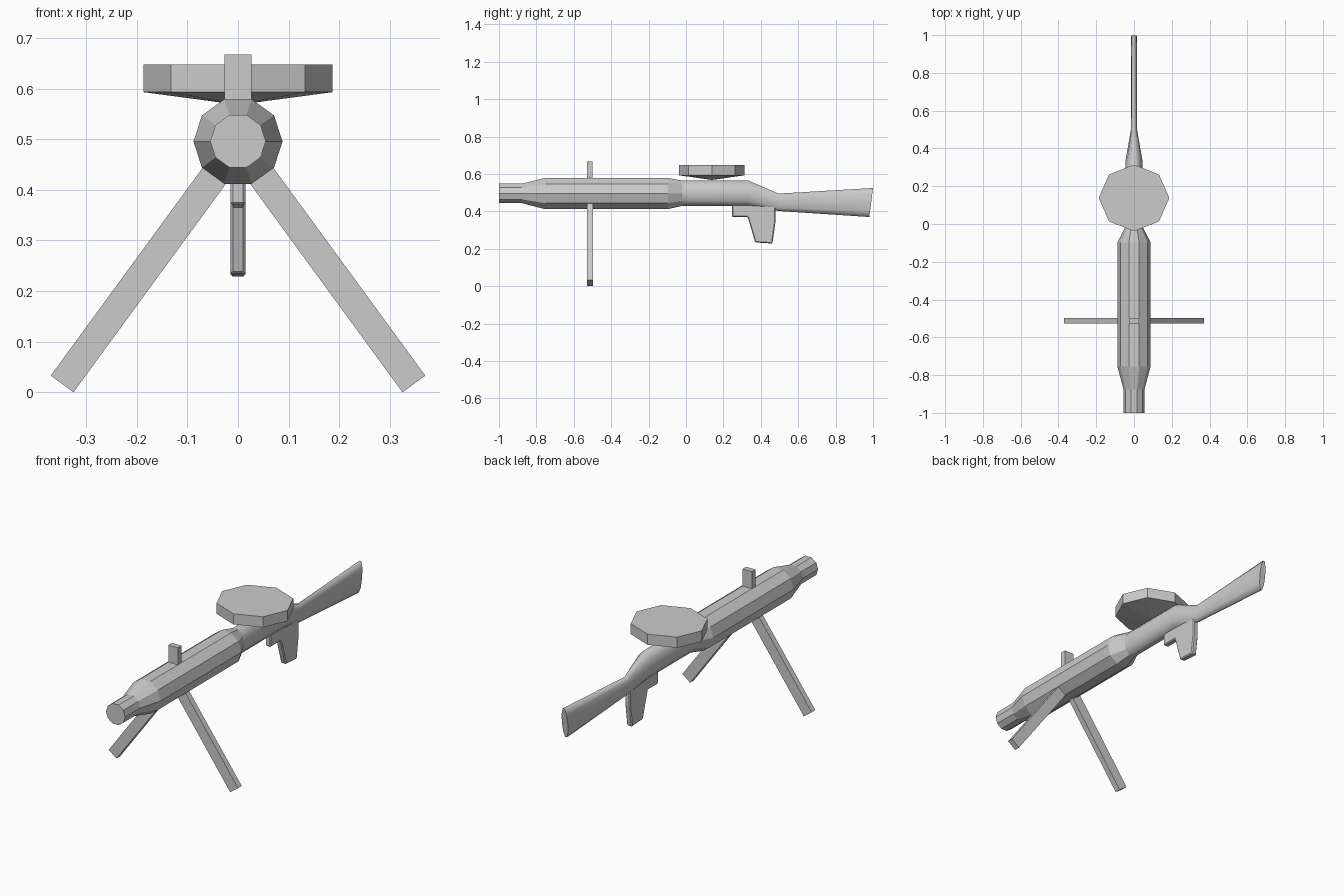
import bpy, bmesh
from math import cos, sin, pi

if "Cube" in bpy.data.objects:
    bpy.data.objects.remove(bpy.data.objects["Cube"])


def make(name, bm):
    bmesh.ops.recalc_face_normals(bm, faces=bm.faces)
    me = bpy.data.meshes.new(name)
    bm.to_mesh(me)
    bm.free()
    ob = bpy.data.objects.new(name, me)
    bpy.context.collection.objects.link(ob)
    return ob


def loft(name, sections, n=10, smooth=False):
    """Rings along y: (y_top, y_bottom, z_bottom, z_top, half_width), flat side up."""
    bm = bmesh.new()
    rings = []
    for yt, yb, zb, zt, w in sections:
        ring = []
        for i in range(n):
            a = 2 * pi * i / n
            s = sin(a) / sin(2 * pi * 2 / n)
            t = (s + 1) / 2
            ring.append(bm.verts.new((w * cos(a), yb + (yt - yb) * t, zb + (zt - zb) * t)))
        rings.append(ring)
    for a, b in zip(rings, rings[1:]):
        for i in range(n):
            j = (i + 1) % n
            bm.faces.new((a[i], a[j], b[j], b[i])).smooth = smooth
    bm.faces.new(rings[0])
    bm.faces.new(rings[-1])
    return make(name, bm)


def slab(name, pts, axis, lo, hi):
    """Extrude a flat outline along x (points are y, z) or y (points are x, z)."""
    bm = bmesh.new()
    place = (lambda d, p: (d, p[0], p[1])) if axis == 'x' else (lambda d, p: (p[0], d, p[1]))
    f = bm.faces.new([bm.verts.new(place(lo, p)) for p in pts])
    ext = bmesh.ops.extrude_face_region(bm, geom=[f])
    for v in ext['geom']:
        if isinstance(v, bmesh.types.BMVert):
            v.co['xyz'.index(axis)] = hi
    return make(name, bm)


# Ten-sided cooling jacket with narrower muzzle
loft("barrel_jacket", [
    (-1.0, -1.0, 0.444, 0.548, 0.055),
    (-0.877, -0.877, 0.444, 0.548, 0.055),
    (-0.755, -0.755, 0.412, 0.579, 0.088),
    (-0.097, -0.097, 0.412, 0.579, 0.088),
    (-0.018, -0.018, 0.43, 0.564, 0.047)])

# Receiver flowing into the shoulder stock
loft("receiver_and_stock", [
    (-0.018, -0.018, 0.43, 0.564, 0.047),
    (0.335, 0.335, 0.43, 0.564, 0.045),
    (0.495, 0.495, 0.402, 0.495, 0.017),
    (1.0, 0.98, 0.37, 0.525, 0.017)], smooth=True)

# Eight-sided drum magazine with shallow cone underneath
bm = bmesh.new()
def drum_ring(z):
    return [bm.verts.new((0.187 * cos(k * pi / 4), 0.138 + 0.176 * sin(k * pi / 4), z))
            for k in range(8)]
low, top = drum_ring(0.593), drum_ring(0.648)
tip = bm.verts.new((0, 0.138, 0.568))
bm.faces.new(top)
for i in range(8):
    j = (i + 1) % 8
    bm.faces.new((low[i], low[j], top[j], top[i]))
    bm.faces.new((low[j], low[i], tip))
make("drum_magazine", bm)

# Front sight post
slab("front_sight", [(-0.027, 0.56), (0.027, 0.56), (0.027, 0.667), (-0.027, 0.667)],
     'y', -0.53, -0.5)

# Bipod legs
for side, name in ((-1, "left_leg"), (1, "right_leg")):
    slab(name, [(side * x, z) for x, z in
                ((0.325, 0.0), (0.37, 0.033), (0.06, 0.457), (0.015, 0.424))],
         'y', -0.528, -0.498)

# Trigger guard and pistol grip
grip = slab("grip_and_trigger_guard", [
    (0.245, 0.45), (0.245, 0.37), (0.33, 0.37), (0.37, 0.234), (0.462, 0.228),
    (0.478, 0.34), (0.478, 0.43), (0.34, 0.46)], 'x', -0.015, 0.015)
bev = grip.modifiers.new("bevel", 'BEVEL')
bev.width = 0.005
bev.segments = 1
